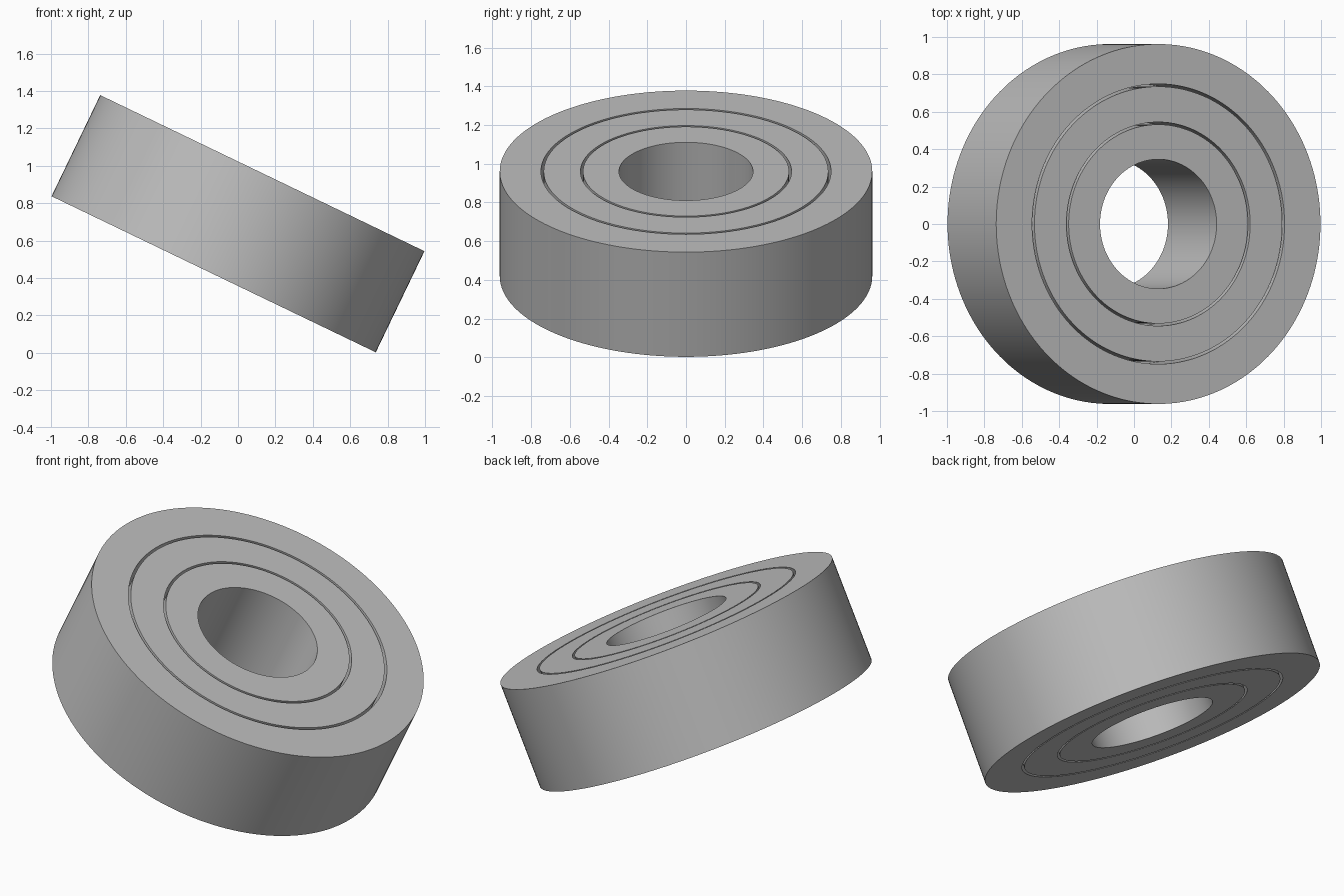
import bpy
import bmesh
import math
from mathutils import Matrix

cube = bpy.data.objects.get("Cube")
if cube:
    bpy.data.objects.remove(cube, do_unlink=True)

SEGMENTS = 160
WIDTH = 0.6
TILT = math.radians(25.7)
CENTRE_Z = 0.69

# Plain grey metal
grey = (0.52, 0.52, 0.52, 1.0)
metal = bpy.data.materials.new("grey metal")
metal.use_nodes = True
metal.diffuse_color = grey
metal.node_tree.nodes["Principled BSDF"].inputs["Base Color"].default_value = grey


def make_ring(name, inner, outer, width):
    """Spin a rectangular section round the tilted axle."""
    bm = bmesh.new()
    h = width / 2
    section = [(inner, -h), (outer, -h), (outer, h), (inner, h)]
    verts = [bm.verts.new((r, 0, z)) for r, z in section]
    edges = [bm.edges.new((verts[i], verts[(i + 1) % 4])) for i in range(4)]
    bmesh.ops.spin(bm, geom=verts + edges, cent=(0, 0, 0), axis=(0, 0, 1),
                   angle=math.tau, steps=SEGMENTS, use_merge=True)
    bmesh.ops.remove_doubles(bm, verts=bm.verts, dist=1e-5)
    bmesh.ops.recalc_face_normals(bm, faces=bm.faces)
    bm.transform(Matrix.Translation((0, 0, CENTRE_Z)) @ Matrix.Rotation(TILT, 4, "Y"))
    mesh = bpy.data.meshes.new(name)
    bm.to_mesh(mesh)
    bm.free()
    mesh.materials.append(metal)
    ring = bpy.data.objects.new(name, mesh)
    bpy.context.collection.objects.link(ring)
    bpy.ops.object.select_all(action="DESELECT")
    ring.select_set(True)
    bpy.context.view_layer.objects.active = ring
    bpy.ops.object.shade_smooth_by_angle(angle=math.radians(30))


# Three flush rings with narrow gaps between them
make_ring("inner_ring", 0.346, 0.532, WIDTH)
make_ring("shield_ring", 0.545, 0.735, WIDTH)
make_ring("outer_ring", 0.749, 0.962, WIDTH)

# Thin webs deep inside the gaps hold the rings together
make_ring("inner_gap_web", 0.532, 0.545, 0.04)
make_ring("outer_gap_web", 0.735, 0.749, 0.04)
